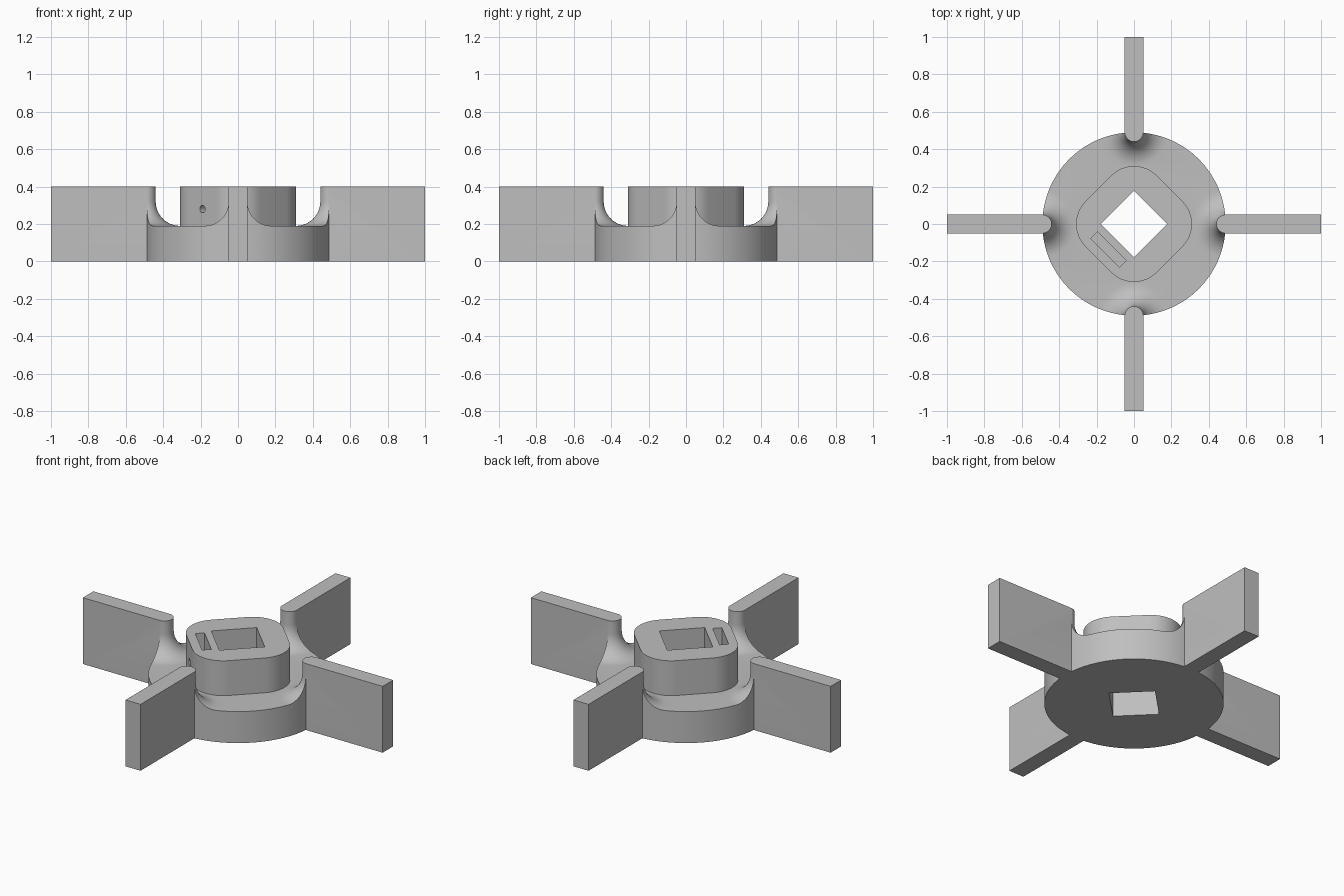
import bpy, bmesh
from math import pi, sin, cos
from mathutils import Matrix, Vector

cube = bpy.data.objects.get("Cube")
if cube:
    bpy.data.objects.remove(cube, do_unlink=True)

HEIGHT, DISC_TOP, DISC_R = 0.4, 0.19, 0.49
BLADE_HALF, FILLET = 0.05, 0.13

grey = bpy.data.materials.new("light_grey")
grey.use_nodes = True
grey.diffuse_color = (0.52, 0.52, 0.52, 1)
grey.node_tree.nodes["Principled BSDF"].inputs["Base Color"].default_value = grey.diffuse_color


def finish(name, bm, matrix=Matrix()):
    bmesh.ops.recalc_face_normals(bm, faces=bm.faces)
    bm.transform(matrix)
    mesh = bpy.data.meshes.new(name)
    bm.to_mesh(mesh)
    bm.free()
    mesh.materials.append(grey)
    obj = bpy.data.objects.new(name, mesh)
    bpy.context.collection.objects.link(obj)
    return obj


def prism(name, outline, z0, z1, matrix=Matrix()):
    bm = bmesh.new()
    face = bm.faces.new([bm.verts.new((x, y, z0)) for x, y in outline])
    top = bmesh.ops.extrude_face_region(bm, geom=[face])["geom"]
    bmesh.ops.translate(bm, vec=(0, 0, z1 - z0),
                        verts=[v for v in top if isinstance(v, bmesh.types.BMVert)])
    return finish(name, bm, matrix)


def box(name, x0, x1, y0, y1, z0, z1, matrix=Matrix()):
    return prism(name, [(x0, y0), (x1, y0), (x1, y1), (x0, y1)], z0, z1, matrix)


def circle(r, n):
    return [(r * cos(2 * pi * i / n), r * sin(2 * pi * i / n)) for i in range(n)]


def lathe(name, profile, steps, matrix):
    bm = bmesh.new()
    verts = [bm.verts.new((r, 0, z)) for r, z in profile]
    edges = [bm.edges.new(pair) for pair in zip(verts, verts[1:])]
    bmesh.ops.spin(bm, geom=verts + edges, axis=(0, 0, 1), cent=(0, 0, 0),
                   angle=2 * pi, steps=steps)
    bmesh.ops.remove_doubles(bm, verts=bm.verts, dist=1e-5)
    return finish(name, bm, matrix)


def combine(target, tool, operation):
    mod = target.modifiers.new(operation, 'BOOLEAN')
    mod.object, mod.operation, mod.solver = tool, operation, 'EXACT'
    bpy.context.view_layer.objects.active = target
    bpy.ops.object.modifier_apply(modifier=mod.name)
    bpy.data.objects.remove(tool, do_unlink=True)


quarters = [Matrix.Rotation(i * pi / 2, 4, 'Z') for i in range(4)]

# Base disc with a flared post at each blade root, trimmed to a round rim
body = prism("finned_hub", circle(0.7, 32), 0, DISC_TOP)
flare = [(0, 0.05), (BLADE_HALF + FILLET, 0.05)]
for i in range(13):
    a = i / 12 * pi / 2
    flare.append((BLADE_HALF + FILLET * (1 - sin(a)), DISC_TOP + FILLET * (1 - cos(a))))
flare += [(BLADE_HALF, HEIGHT), (0, HEIGHT)]
for turn in quarters:
    post = lathe("blade_root", flare, 48, turn @ Matrix.Translation((DISC_R, 0, 0)))
    combine(body, post, 'UNION')
combine(body, prism("rim_trim", circle(DISC_R, 128), -0.1, 0.6), 'INTERSECT')

# Four flat blades
for turn in quarters:
    blade = box("blade", 0.485, 1, -BLADE_HALF, BLADE_HALF, 0, HEIGHT, turn)
    combine(body, blade, 'UNION')

# Rounded square collar, its local x pointing at the slotted side
collar_turn = Matrix.Rotation(1.25 * pi, 4, 'Z')
half, corner = 0.269, 0.17
outline = []
for q in range(4):
    centre = Matrix.Rotation(q * pi / 2, 2) @ Vector((half - corner, half - corner))
    for i in range(13):
        a = (q + i / 12) * pi / 2
        outline.append((centre.x + corner * cos(a), centre.y + corner * sin(a)))
combine(body, prism("collar", outline, 0.1, HEIGHT, collar_turn), 'UNION')

# Square shaft hole, nut slot and set screw hole
hole = 0.126
combine(body, box("shaft_hole", -hole, hole, -hole, hole, -0.1, 0.6, collar_turn), 'DIFFERENCE')
combine(body, box("nut_slot", 0.167, 0.218, -0.108, 0.108, 0.2, 0.6, collar_turn), 'DIFFERENCE')
drill = collar_turn @ Matrix.Translation((0, 0, 0.28)) @ Matrix.Rotation(pi / 2, 4, 'Y')
combine(body, prism("screw_hole", circle(0.02, 24), 0.1, 0.35, drill), 'DIFFERENCE')

# Smooth curves, crisp edges
bpy.ops.object.select_all(action='DESELECT')
body.select_set(True)
bpy.context.view_layer.objects.active = body
bpy.ops.object.shade_smooth_by_angle(angle=pi / 6)
